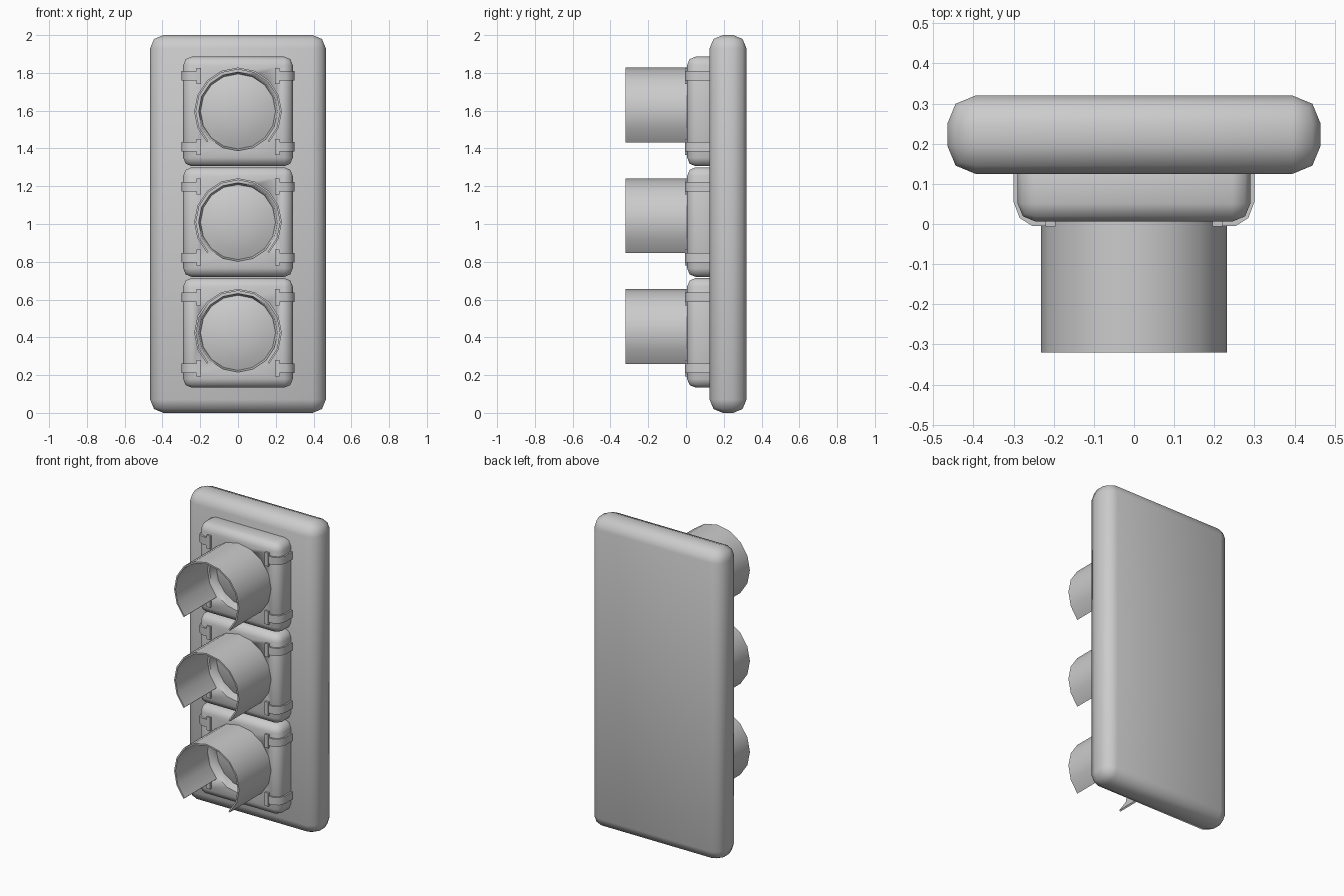
import bpy, bmesh, math

if "Cube" in bpy.data.objects:
    bpy.data.objects.remove(bpy.data.objects["Cube"])

PITCH = 0.586
CENTRES = {"top": 1.596, "middle": 1.596 - PITCH, "bottom": 1.596 - 2 * PITCH}
SIDES = 16


def finish(name, bm, angle=50):
    bmesh.ops.remove_doubles(bm, verts=bm.verts, dist=1e-5)
    bmesh.ops.recalc_face_normals(bm, faces=bm.faces)
    mesh = bpy.data.meshes.new(name)
    bm.to_mesh(mesh)
    bm.free()
    ob = bpy.data.objects.new(name, mesh)
    bpy.context.collection.objects.link(ob)
    bpy.ops.object.select_all(action='DESELECT')
    ob.select_set(True)
    bpy.context.view_layer.objects.active = ob
    bpy.ops.object.shade_smooth_by_angle(angle=math.radians(angle))
    return ob


def add_box(bm, x, y, z, bevel=0.0):
    verts = bmesh.ops.create_cube(bm, size=1)["verts"]
    for v in verts:
        v.co = [lo + (hi - lo) * (c + 0.5) for c, (lo, hi) in zip(v.co, (x, y, z))]
    if bevel:
        bmesh.ops.bevel(bm, geom=bm.edges[:], offset=bevel, segments=2,
                        profile=0.5, affect='EDGES')


def lathe(name, profile, z, start=0.0, sweep=360.0, closed=False):
    """Turn (radius, y) points about a front-to-back axis at height z."""
    bm = bmesh.new()
    steps = round(SIDES * sweep / 360)
    rings = []
    for i in range(steps + 1):
        a = math.radians(start + sweep * i / steps)
        rings.append([bm.verts.new((r * math.cos(a), y, z + r * math.sin(a)))
                      for r, y in profile])
    n = len(profile)
    for a, b in zip(rings, rings[1:]):
        for j in range(n if closed else n - 1):
            k = (j + 1) % n
            bm.faces.new((a[j], a[k], b[k], b[j]))
    if closed and sweep < 360:
        bm.faces.new(rings[0])
        bm.faces.new(rings[-1])
    bmesh.ops.dissolve_degenerate(bm, dist=1e-5, edges=bm.edges[:])
    return finish(name, bm)


# Back plate
bm = bmesh.new()
add_box(bm, (-0.465, 0.465), (0.125, 0.32), (0, 2), 0.07)
finish("back_plate", bm)

# Outer and inner outline of the strap that wraps the housing side
STRAP = [(0.20, -0.005), (0.253, -0.005), (0.285, 0.015), (0.300, 0.055), (0.300, 0.13),
         (0.285, 0.13), (0.285, 0.06), (0.272, 0.025), (0.245, 0.01), (0.20, 0.01)]

for label, cz in CENTRES.items():
    # Lamp housing with a round tapered recess
    bm = bmesh.new()
    add_box(bm, (-0.29, 0.29), (0.006, 0.18), (cz - 0.29, cz + 0.29), 0.045)
    housing = finish(label + "_housing", bm)
    cutter = lathe("recess_cutter", [(0, -0.05), (0.218, -0.05), (0.198, 0.065), (0, 0.065)], cz)
    cutter.hide_render = True
    mod = housing.modifiers.new("recess", 'BOOLEAN')
    mod.operation = 'DIFFERENCE'
    mod.solver = 'EXACT'
    mod.object = cutter
    bpy.context.view_layer.objects.active = housing
    bpy.ops.object.modifier_apply(modifier=mod.name)
    bpy.data.objects.remove(cutter)

    # Domed lens
    lathe(label + "_lens", [(0.199, 0.062), (0.15, 0.044), (0.08, 0.03), (0, 0.025)], cz)

    # Visor, open at the bottom
    lathe(label + "_visor", [(0.232, -0.32), (0.232, 0.012), (0.222, 0.012), (0.222, -0.32)],
          cz, -45, 270, closed=True)

    # Four clips: strap plus a taller head
    bm = bmesh.new()
    for side in (-1, 1):
        for dz in (-0.188, 0.188):
            z = cz + dz
            low = [bm.verts.new((side * x, y, z - 0.025)) for x, y in STRAP]
            high = [bm.verts.new((side * x, y, z + 0.025)) for x, y in STRAP]
            bm.faces.new(low)
            bm.faces.new(high)
            for i in range(len(STRAP)):
                j = (i + 1) % len(STRAP)
                bm.faces.new((low[i], low[j], high[j], high[i]))
            add_box(bm, sorted((side * 0.195, side * 0.22)), (-0.006, 0.012),
                    (z - 0.043, z + 0.043))
    finish(label + "_clips", bm)
